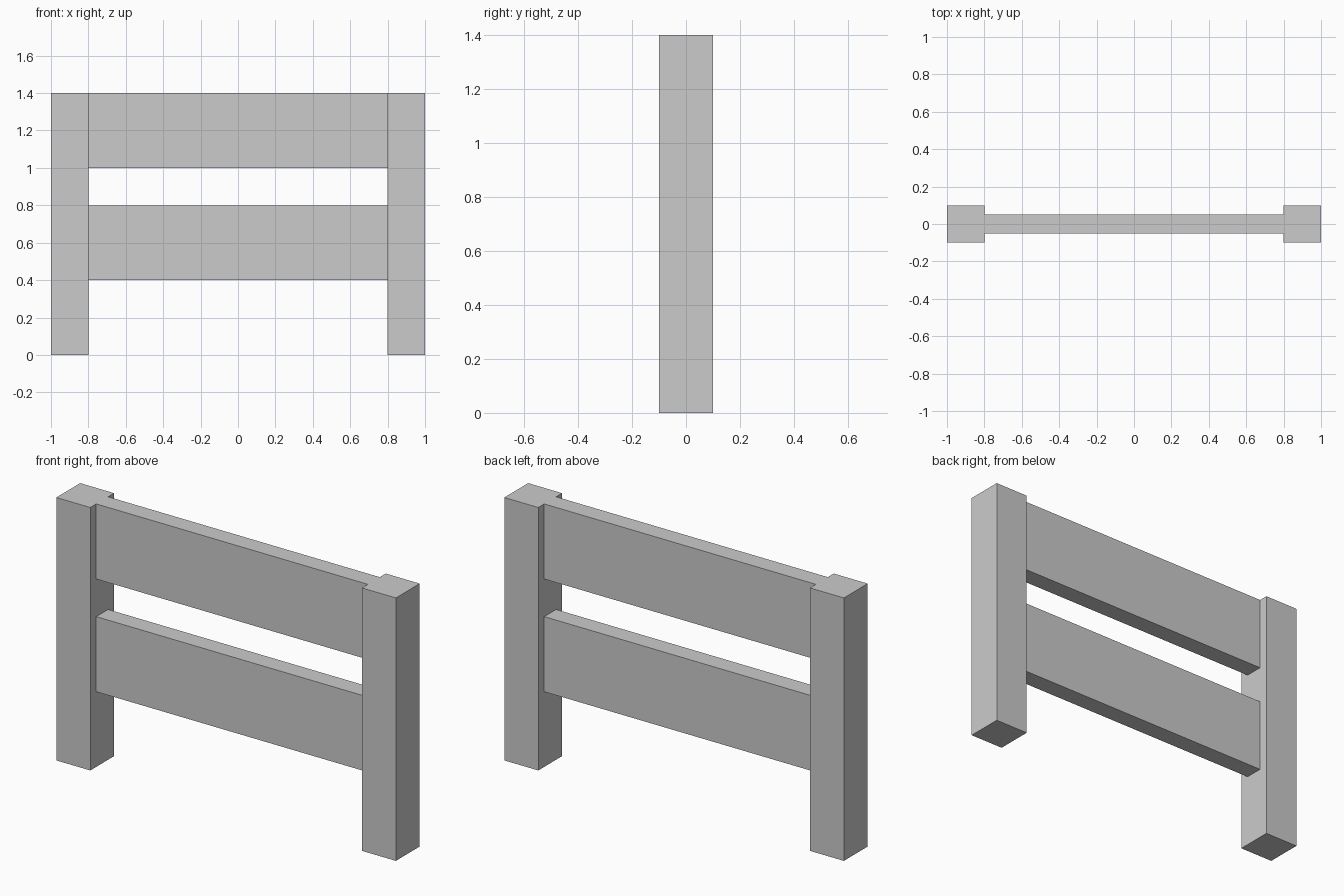
import bpy

if "Cube" in bpy.data.objects:
    bpy.data.objects.remove(bpy.data.objects["Cube"])


def box(name, x, y, z):
    """Axis-aligned box from (min, max) ranges."""
    ranges = (x, y, z)
    bpy.ops.mesh.primitive_cube_add(size=1, location=[(a + b) / 2 for a, b in ranges])
    obj = bpy.context.object
    obj.name = name
    obj.scale = [b - a for a, b in ranges]
    bpy.ops.object.transform_apply(location=False, rotation=False, scale=True)
    return obj


# Square posts at both ends
for side, x in (("left", (-1.0, -0.8)), ("right", (0.8, 1.0))):
    box(side + "_post", x, (-0.1, 0.1), (0.0, 1.4))

# Thin horizontal boards between the posts
for level, z in (("lower", (0.4, 0.8)), ("upper", (1.0, 1.4))):
    box(level + "_board", (-0.8, 0.8), (-0.05, 0.05), z)
